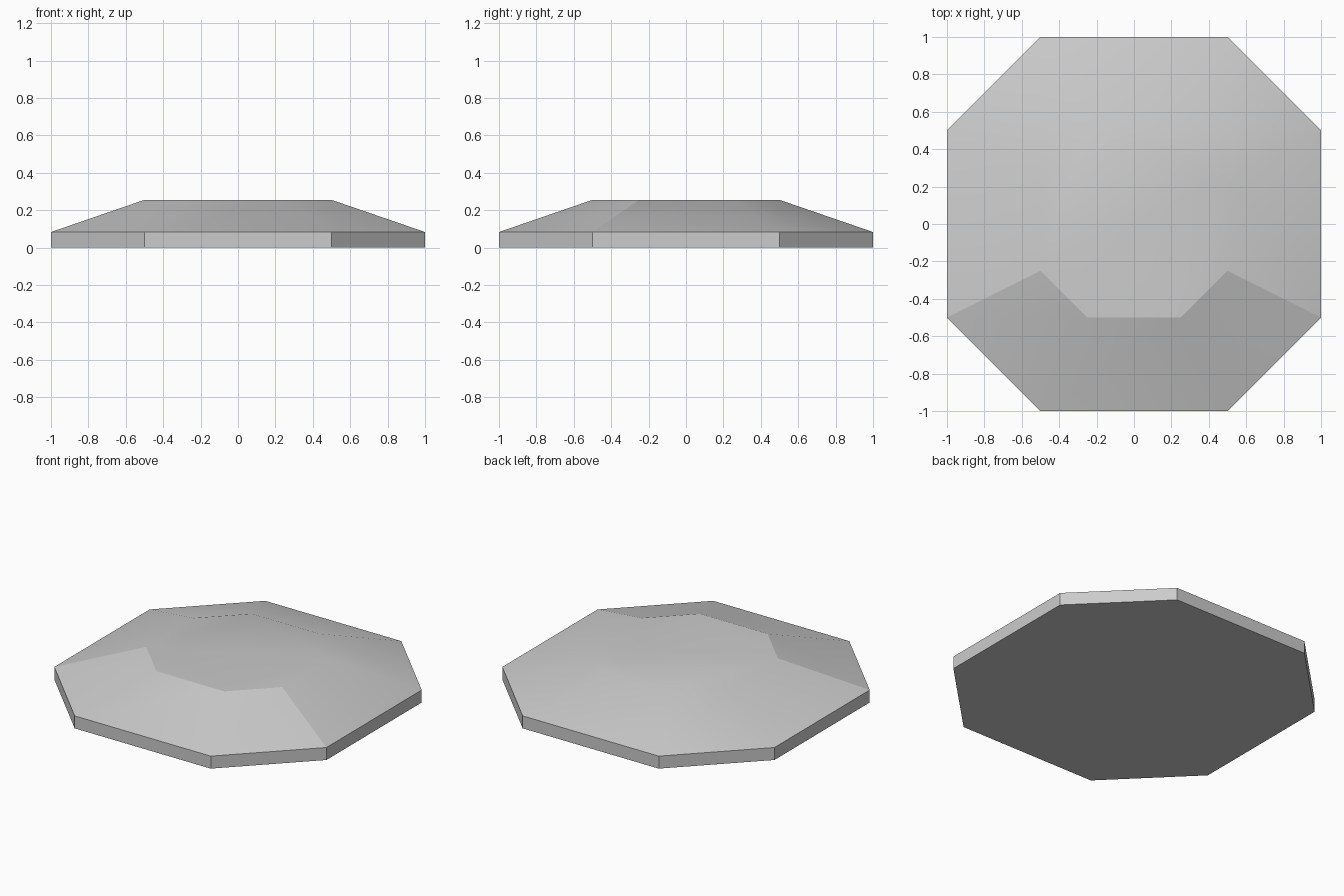
import bpy
import bmesh

cube = bpy.data.objects.get("Cube")
if cube:
    bpy.data.objects.remove(cube, do_unlink=True)

# Single plain grey material
grey = bpy.data.materials.new("light_grey")
grey.use_nodes = True
colour = (0.6, 0.6, 0.6, 1)
grey.diffuse_color = colour
grey.node_tree.nodes["Principled BSDF"].inputs["Base Color"].default_value = colour


def octagon(bm, r, z):
    """Ring of eight corners, counter-clockwise, starting at the front left edge."""
    h = r / 2
    corners = [(-h, -r), (h, -r), (r, -h), (r, h), (h, r), (-h, r), (-r, h), (-r, -h)]
    return [bm.verts.new((x, y, z)) for x, y in corners]


def bridge(bm, a, b):
    n = len(a)
    return [bm.faces.new((a[i], a[(i + 1) % n], b[(i + 1) % n], b[i])) for i in range(n)]


bm = bmesh.new()
bottom = octagon(bm, 1, 0)
rim = octagon(bm, 1, 0.083)
crown = octagon(bm, 0.5, 0.255)

# Underside, flat walls, sloped shoulders and top
underside = bm.faces.new(reversed(bottom))
walls = bridge(bm, bottom, rim)
slopes = bridge(bm, rim, crown)
top = bm.faces.new(crown)

# Walls and underside stay crisp; the top blends into all but the front slopes
front = {slopes[0], slopes[1], slopes[7]}
for face in slopes + [top]:
    face.smooth = True
for face in walls + [underside]:
    for edge in face.edges:
        edge.smooth = False
for face in front:
    for edge in face.edges:
        if not all(f in front for f in edge.link_faces):
            edge.smooth = False

mesh = bpy.data.meshes.new("octagonal_plate")
bm.to_mesh(mesh)
bm.free()
mesh.materials.append(grey)
plate = bpy.data.objects.new("octagonal_plate", mesh)
bpy.context.collection.objects.link(plate)
